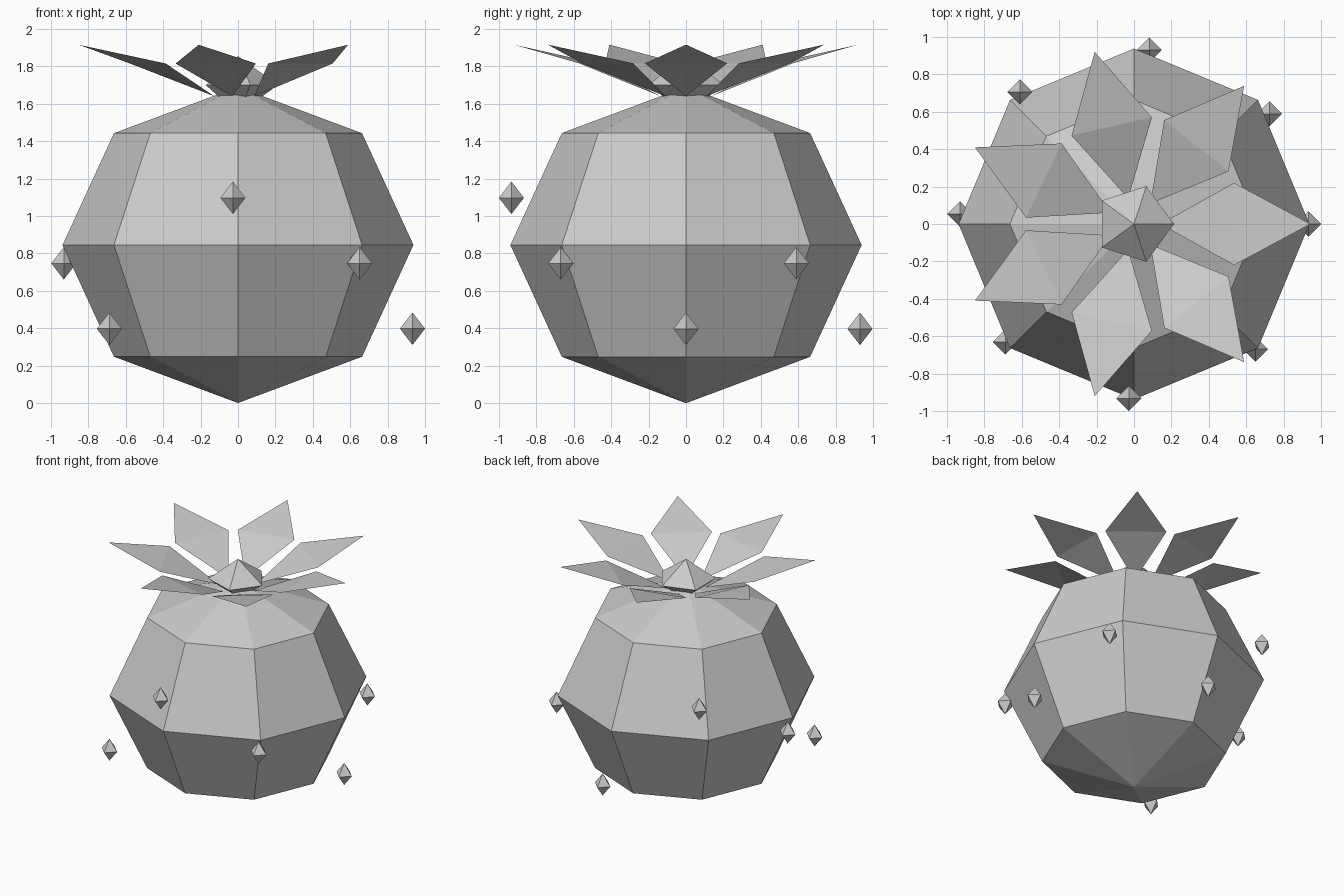
import bpy, bmesh, math
from mathutils import Matrix

cube = bpy.data.objects.get("Cube")
if cube:
    bpy.data.objects.remove(cube, do_unlink=True)

grey = bpy.data.materials.new("plain grey")
GREY = (0.6, 0.6, 0.6, 1.0)
grey.use_nodes = True
grey.diffuse_color = GREY
grey.node_tree.nodes["Principled BSDF"].inputs["Base Color"].default_value = GREY


def add_object(name, bm):
    mesh = bpy.data.meshes.new(name)
    bm.to_mesh(mesh)
    bm.free()
    mesh.materials.append(grey)
    obj = bpy.data.objects.new(name, mesh)
    bpy.context.collection.objects.link(obj)
    return obj


def faceted_ball(name, sides, rings, radius, half_height, location):
    """Low-poly sphere with a corner on +x, flat shaded."""
    bm = bmesh.new()
    bmesh.ops.create_uvsphere(bm, u_segments=sides, v_segments=rings, radius=1)
    # Turn the first equator corner onto +x
    corner = max((v for v in bm.verts if abs(v.co.z) < 0.01), key=lambda v: v.co.x)
    turn = -math.atan2(corner.co.y, corner.co.x)
    bm.transform(Matrix.Diagonal((radius, radius, half_height, 1)) @ Matrix.Rotation(turn, 4, "Z"))
    obj = add_object(name, bm)
    obj.location = location
    return obj


# Round fruit body and the bud on top
faceted_ball("body", 8, 4, 0.938, 0.845, (0, 0, 0.845))
faceted_ball("crown_bud", 5, 2, 0.213, 0.155, (0, 0, 1.70))

# Seven kite leaves, folded across their widest point
LEAVES = 7
for i in range(LEAVES):
    bm = bmesh.new()
    base, right, tip, left = [bm.verts.new(p) for p in (
        (0.14, 0, 1.64), (0.535, -0.22, 1.815), (0.944, 0, 1.915), (0.535, 0.22, 1.815))]
    bm.faces.new((base, right, left))
    bm.faces.new((right, tip, left))
    leaf = add_object(f"leaf_{i + 1}", bm)
    leaf.rotation_euler.z = i * math.tau / LEAVES

# Small studs circling the body at three heights
for i in range(8):
    angle = -0.8 * i
    faceted_ball(f"stud_{i + 1}", 4, 2, 0.067, 0.087,
                 (0.933 * math.cos(angle), 0.933 * math.sin(angle), 0.397 + 0.35 * (i % 3)))
